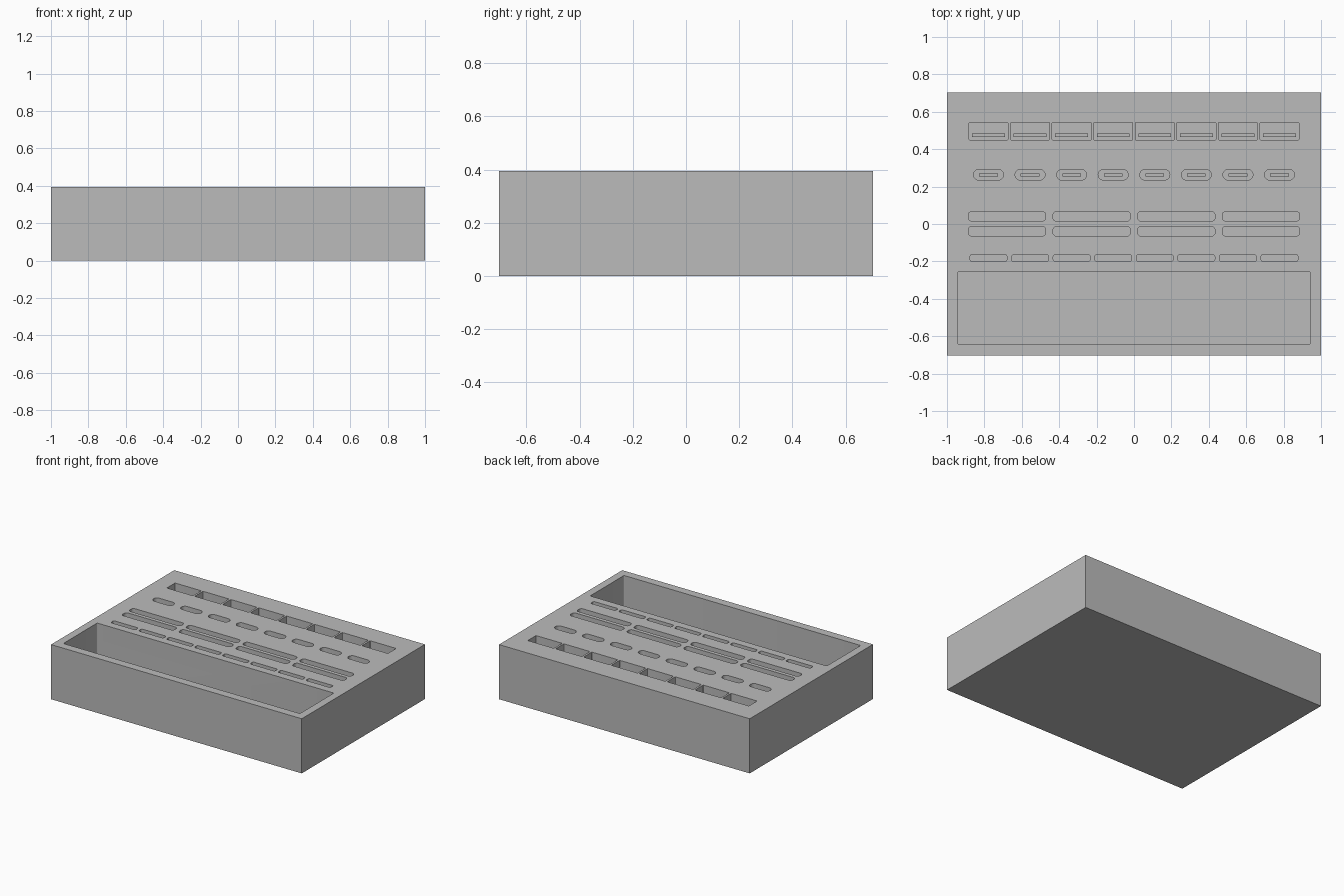
import bpy, bmesh
from math import sin, cos, pi

cube = bpy.data.objects.get("Cube")
if cube:
    bpy.data.objects.remove(cube, do_unlink=True)

grey = bpy.data.materials.new("plain grey")
grey.use_nodes = True
COLOUR = (0.5, 0.5, 0.5, 1)
grey.diffuse_color = COLOUR
grey.node_tree.nodes["Principled BSDF"].inputs["Base Color"].default_value = COLOUR

HEIGHT = 0.394
PITCH = 0.2223
eight = [(i - 3.5) * PITCH for i in range(8)]
four = [(i - 1.5) * 0.4527 for i in range(4)]


def add_prism(bm, x, y, width, depth, radius, bottom, top, steps=6):
    """Upright prism with a rounded rectangle as its outline."""
    outline = []
    for corner, (sx, sy) in enumerate([(1, 1), (-1, 1), (-1, -1), (1, -1)]):
        cx, cy = x + sx * (width / 2 - radius), y + sy * (depth / 2 - radius)
        count = steps if radius else 0
        for k in range(count + 1):
            a = (corner + (k / count if count else 0)) * pi / 2
            outline.append((cx + radius * cos(a), cy + radius * sin(a)))
    low = [bm.verts.new((px, py, bottom)) for px, py in outline]
    high = [bm.verts.new((px, py, top)) for px, py in outline]
    bm.faces.new(low[::-1])
    bm.faces.new(high)
    n = len(outline)
    for i in range(n):
        j = (i + 1) % n
        bm.faces.new((low[i], low[j], high[j], high[i]))


def make_prisms(name, centres, y, width, depth, radius, bottom, top):
    """One object holding a row of equal prisms."""
    bm = bmesh.new()
    for x in centres:
        add_prism(bm, x, y, width, depth, radius, bottom, top)
    mesh = bpy.data.meshes.new(name)
    bm.to_mesh(mesh)
    bm.free()
    mesh.materials.append(grey)
    obj = bpy.data.objects.new(name, mesh)
    bpy.context.collection.objects.link(obj)
    return obj


# Solid block
body = make_prisms("holder_block", [0], 0, 2, 1.404, 0, 0, HEIGHT)

# Pockets: name, centres, y, width, depth, corner radius, floor height
pockets = [
    ("plug_pocket", eight, 0.496, 0.208, 0.094, 0.005, 0.19),
    ("oval_pocket", eight, 0.263, 0.16, 0.056, 0.0275, 0.27),
    ("card_slot_back", four, 0.041, 0.414, 0.052, 0.02, 0.13),
    ("card_slot_front", four, -0.039, 0.414, 0.052, 0.02, 0.13),
    ("small_card_slot", eight, -0.182, 0.197, 0.036, 0.011, 0.24),
    ("storage_tray", [0], -0.449, 1.888, 0.386, 0.008, 0.04),
]
cutters = []
for name, centres, y, width, depth, radius, floor in pockets:
    cutter = make_prisms(name + "_cutter", centres, y, width, depth, radius, floor, HEIGHT + 0.1)
    cutter.hide_render = True
    cutters.append(cutter)
    mod = body.modifiers.new(name, "BOOLEAN")
    mod.operation = "DIFFERENCE"
    mod.solver = "EXACT"
    mod.object = cutter

# Bake the cuts, then drop the cutters
bpy.context.view_layer.update()
result = body.evaluated_get(bpy.context.evaluated_depsgraph_get())
cut_mesh = bpy.data.meshes.new_from_object(result)
body.modifiers.clear()
body.data = cut_mesh
for cutter in cutters:
    bpy.data.objects.remove(cutter, do_unlink=True)

# Tongues standing inside the two kinds of plug pocket
make_prisms("plug_tongue", eight, 0.4745, 0.176, 0.019, 0, 0.185, 0.33)
make_prisms("oval_tongue", eight, 0.263, 0.1, 0.016, 0, 0.265, 0.355)

# Smooth the rounded pocket corners, keep the edges sharp
bpy.ops.object.select_all(action="DESELECT")
body.select_set(True)
bpy.context.view_layer.objects.active = body
bpy.ops.object.shade_smooth_by_angle()
